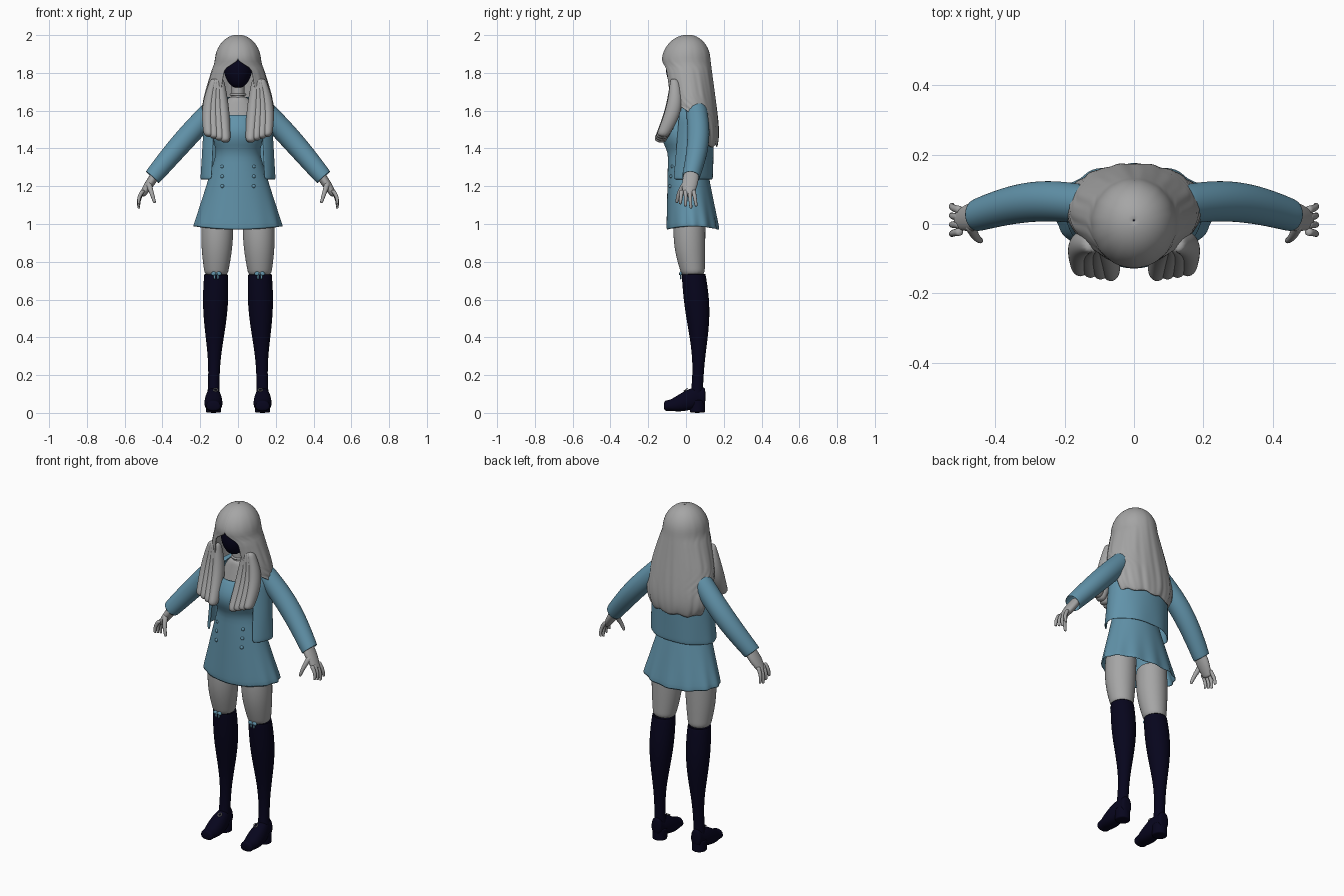
import bpy, bmesh
from math import sin, cos, pi, radians
from mathutils import Vector

if "Cube" in bpy.data.objects:
    bpy.data.objects.remove(bpy.data.objects["Cube"])


def material(name, *rgb):
    mat = bpy.data.materials.new(name)
    mat.use_nodes = True
    mat.diffuse_color = (*rgb, 1)
    shader = mat.node_tree.nodes["Principled BSDF"]
    shader.inputs["Base Color"].default_value = (*rgb, 1)
    return mat


GREY = material("pale grey", .38, .38, .38)
BLUE = material("dusty blue", .12, .29, .4)
NAVY = material("dark navy", .002, .0015, .012)


def mix(start, end, t):
    return start + (end - start) * t


def ease(t):
    t = min(1, max(0, t))
    return t * t * (3 - 2 * t)


def steps(count):
    return [k / count for k in range(count + 1)]


def loft(name, rings, mat, closed=True, cap=True, thick=0, level=2):
    """Skin a list of point rings, then smooth and optionally thicken."""
    bm = bmesh.new()
    rows = [[bm.verts.new(point) for point in ring] for ring in rings]
    count = len(rows[0])
    for upper, lower in zip(rows, rows[1:]):
        for i in range(count if closed else count - 1):
            j = (i + 1) % count
            bm.faces.new((upper[i], upper[j], lower[j], lower[i]))
    if cap and closed:
        bm.faces.new(rows[0])
        bm.faces.new(rows[-1])
    bmesh.ops.recalc_face_normals(bm, faces=bm.faces)
    for face in bm.faces:
        face.smooth = True
    mesh = bpy.data.meshes.new(name)
    bm.to_mesh(mesh)
    bm.free()
    mesh.materials.append(mat)
    part = bpy.data.objects.new(name, mesh)
    bpy.context.collection.objects.link(part)
    if thick:
        solid = part.modifiers.new("thickness", "SOLIDIFY")
        solid.thickness, solid.offset = thick, 0
    smooth = part.modifiers.new("smooth", "SUBSURF")
    smooth.levels = smooth.render_levels = level


def shell(name, rows, mat, count=24, closed=True, wave=None, **options):
    """Stacked rings of (z, y centre, x radius, y radius, front opening in degrees)."""
    rings = []
    for z, middle, wide, deep, opening in rows:
        ring = []
        for i in range(count):
            gap = radians(opening)
            turn = mix(gap, 2 * pi - gap, i / (count if closed else count - 1))
            scale, lift = wave(turn, z) if wave else (1, 0)
            ring.append((wide * scale * sin(turn), middle - deep * scale * cos(turn), z + lift))
        rings.append(ring)
    loft(name, rings, mat, closed, **options)


def limb(name, start, end, radii, mat, side=1, bow=(0, 0, 0), swell=0, humps=1, depth=1,
         count=12, **options):
    """Tapering tube between two points, with a bowed axis and a swelling radius."""
    flip = Vector((side, 1, 1))
    start, end, bow = (Vector(p) * flip for p in (start, end, bow))
    across = (end - start).cross(Vector((0, 1, 0))).normalized()
    outward = across.cross(end - start).normalized()
    rings = []
    for t in steps(8):
        centre = mix(start, end, t) + bow * sin(pi * t)
        radius = mix(*radii, t) + swell * sin(humps * pi * t)
        angles = [2 * pi * i / count for i in range(count)]
        rings.append([centre + across * radius * cos(a) + outward * radius * depth * sin(a)
                      for a in angles])
    loft(name, rings, mat, **options)


def ball(name, location, size, mat):
    bpy.ops.mesh.primitive_uv_sphere_add(segments=14, ring_count=8, location=location)
    part = bpy.context.object
    part.name, part.scale = name, size
    part.data.materials.append(mat)
    bpy.ops.object.shade_smooth()


def band(name, location, radius, thickness, mat, tilt=0):
    bpy.ops.mesh.primitive_torus_add(location=location, rotation=(tilt, 0, 0),
                                     major_radius=radius, minor_radius=thickness,
                                     major_segments=24, minor_segments=8)
    part = bpy.context.object
    part.name = name
    part.data.materials.append(mat)
    bpy.ops.object.shade_smooth()


# Head, neck and chest
face_rows = []
for t in steps(10)[1:-1]:
    width = .09 * sin(pi * t) * (1 - .2 * t)
    face_rows.append((1.84 + .125 * cos(pi * t), -.04 * t, width, width * 1.1, 0))
shell("face", face_rows, NAVY)
limb("neck", (0, .01, 1.8), (0, .01, 1.65), (.036, .036), GREY)
shell("chest", [(mix(1.68, 1.5, t), .01, mix(.04, .12, t ** .5), mix(.04, .08, t), 0)
                for t in steps(5)], GREY)
band("choker", (0, .01, 1.685), .038, .006, GREY)


# One-piece dress: fitted bodice, then a flared pleated skirt
def pleats(turn, z):
    flare = max(0, (1.25 - z) / .28)
    depth = .025 * flare ** 2 * (1 - .7 * cos(turn))
    return 1 + depth * cos(12 * turn), -.018 * flare * cos(turn) ** 2


dress_rows = []
for t in steps(5)[:-1]:
    width = mix(.1, .11, t) + .025 * sin(pi * t)
    dress_rows.append((mix(1.58, 1.38, t), -.02 * sin(pi * t), width, width * .83, 0))
for t in steps(7):
    dress_rows.append((mix(1.38, .985, t), .036 * t, mix(.11, .232, t), mix(.092, .136, t), 0))
shell("dress", dress_rows, BLUE, count=72, wave=pleats, cap=False, thick=.006, level=1)


# Open jacket body with rounded shoulders
def jacket_folds(turn, z):
    return 1 + .1 * max(0, 1.4 - z) * cos(7 * turn), 0


jacket_rows = []
for t in steps(12):
    shoulder = sin(pi / 2 * min(1, 4 * t))
    jacket_rows.append((mix(1.675, 1.235, t), mix(.045, .02, t),
                        .06 + .11 * shoulder + .025 * t, .05 + .053 * shoulder + .017 * t, 45))
shell("jacket", jacket_rows, BLUE, count=32, closed=False, wave=jacket_folds, thick=.008)


# Long hair: rounded crown, centre parting, then a widening fall down the back
def strands(turn, z):
    grooves = .012 * cos(15 * turn) + .009 * cos(26 * turn + 9 * z)
    return 1 + grooves * min(1, 6 - 3 * z), .006 * cos(9 * turn) * ease(15 - 10 * z)


hair_rows = []
for t in steps(6)[:-1]:
    round_out = max(.004, sin(pi / 2 * t))
    hair_rows.append((1.86 + .14 * cos(pi / 2 * t), .01 * (1 - t),
                      .12 * round_out, .127 * round_out, -3))
for t in steps(14):
    tuck = t ** 8
    opening = 35 * min(1, 14 * t) - 3 + 72 * ease((t - .38) / .35)
    hair_rows.append((mix(1.86, 1.41, t), .06 * t, .12 + .093 * sin(pi / 2 * t) - .05 * tuck,
                      .127 - .025 * tuck, opening))
shell("hair", hair_rows, GREY, count=64, closed=False, wave=strands, thick=.008, level=1)

for side, tag in ((1, "left"), (-1, "right")):
    # Front locks resting on the chest
    for reach in (0, .03, .06, .09):
        limb(f"{tag}_front_lock", (.095 + reach / 3, -.06, 1.77),
             (.065 + reach, -.145 + reach / 6, 1.43 + reach / 3),
             (.02, .026), GREY, side, bow=(reach / 6, .03, 0), swell=.012, depth=1.2)

    # Sleeve
    limb(f"{tag}_sleeve", (.13, .055, 1.61), (.455, .025, 1.245), (.056, .046), BLUE, side,
         bow=(0, .024, .008), swell=.006, count=16, cap=False, thick=.004)

    # Hand
    limb(f"{tag}_palm", (.43, .03, 1.27), (.51, .01, 1.15), (.024, .016), GREY, side,
         swell=.005, depth=1.7)
    for finger in range(4):
        y = .05 - .026 * finger
        tip = 1.08 + .012 * abs(finger - 1)
        limb(f"{tag}_finger", (.5, y * .8, 1.18), (.525, y * 1.1, tip), (.013, .008), GREY, side,
             bow=(.01, 0, 0), count=8, level=1)
    limb(f"{tag}_thumb", (.475, 0, 1.22), (.44, -.05, 1.11), (.018, .008), GREY, side,
         bow=(0, -.01, 0), count=8, level=1)

    # Thigh and over-knee stocking
    limb(f"{tag}_thigh", (.107, .02, 1.06), (.116, .04, .72), (.084, .06), GREY, side,
         bow=(0, -.01, 0), swell=.012, count=16)
    limb(f"{tag}_stocking", (.116, .04, .737), (.13, .055, .07), (.063, .033), NAVY, side,
         bow=(0, .02, 0), swell=.011, humps=2, count=16, cap=False, thick=.003)

    # Bow at the stocking top
    x = side * .115
    for way in (-1, 1):
        ball(f"{tag}_bow_loop", (x + way * .014, -.028, .737), (.014, .008, .011), BLUE)
        ball(f"{tag}_bow_tail", (x + way * .009, -.028, .72), (.006, .005, .014), BLUE)
    ball(f"{tag}_bow_knot", (x, -.032, .735), (.006, .006, .006), BLUE)

    # Shoe: boxy rounded cross-sections from toe to heel, then the heel block
    rings = []
    for t in steps(12):
        rounding = max(.45, sin(pi * t)) ** .4
        low, high = .02 * ease(t), mix(.075, .155, ease(t))
        half = (high - low) / 2
        ring = []
        for i in range(16):
            c, s = cos(pi * i / 8), sin(pi * i / 8)
            square = (abs(c) ** 3 + abs(s) ** 3) ** (-1 / 3) * rounding
            width = mix(.053, .043, t) * (1 - .2 * max(0, s))
            ring.append((side * .13 + width * c * square, mix(-.118, .104, t),
                         low + half + half * s * square))
        rings.append(ring)
    loft(f"{tag}_shoe", rings, NAVY)
    limb(f"{tag}_heel", (.13, .06, .07), (.13, .06, 0), (.042, .042), NAVY, side)
    band(f"{tag}_shoe_buckle", (side * .118, -.002, .122), .011, .003, GREY, tilt=radians(35))

    # Column of dress buttons
    for row in range(3):
        ball(f"{tag}_button", (side * .083, -.083 + .006 * row, 1.2 + .052 * row),
             (.01, .01, .01), BLUE)
